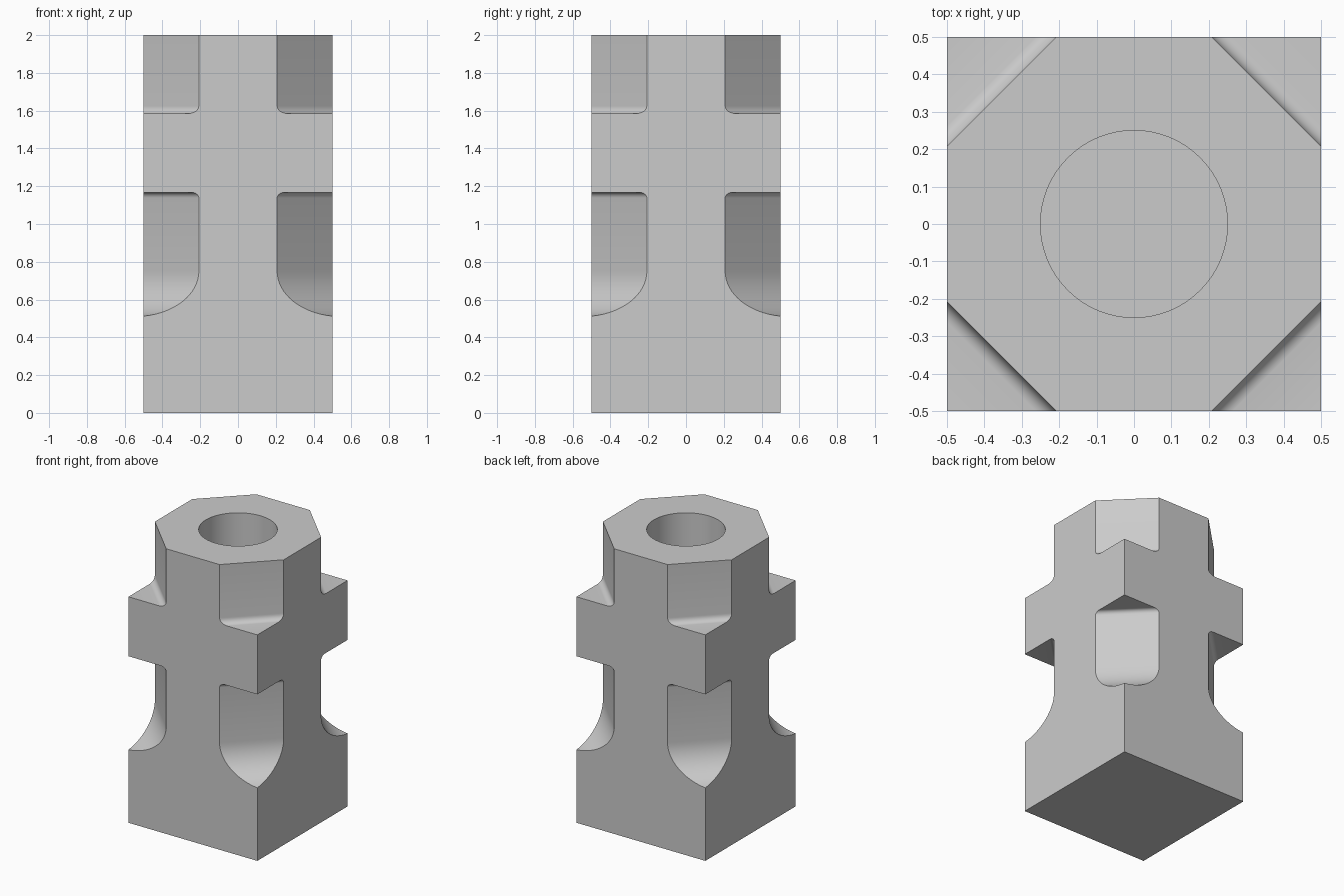
import bpy, bmesh, math
from mathutils import Matrix, Vector

if "Cube" in bpy.data.objects:
    bpy.data.objects.remove(bpy.data.objects["Cube"])

HALF = 0.5
CUT = HALF * math.tan(math.pi / 8)      # half width of an octagon side
HOLE_R, HOLE_BOTTOM, SEGS = 0.25, 1.5, 64


def arc(offset, z, r, a0, a1, n):
    """Arc in the diagonal plane, converted to (half width on the face, z)."""
    out = []
    for i in range(n + 1):
        a = math.radians(a0 + (a1 - a0) * i / n)
        out.append((CUT + math.sqrt(2) * (offset + r * math.cos(a)), z + r * math.sin(a)))
    return out


# Edge profile of one side face, bottom to top
R, depth = 0.24, HALF * (math.sqrt(2) - 1)
end = 180 + math.degrees(math.acos((R - depth) / R))
profile = [(HALF, 0)]
profile += arc(R, 0.75, R, end, 180, 16)            # flared base
profile += arc(0.03, 1.138, 0.03, 180, 90, 6)       # fillet under collar
profile += [(HALF, 1.168), (HALF, 1.585)]           # square collar
profile += arc(0.04, 1.625, 0.04, 270, 180, 6)      # fillet over collar
profile += [(CUT, 2)]

bm = bmesh.new()
sides = []
for k in range(4):
    rot = Matrix.Rotation(k * math.pi / 2, 3, 'Z')
    right = [bm.verts.new(rot @ Vector((t, -HALF, z))) for t, z in profile]
    left = [bm.verts.new(rot @ Vector((-t, -HALF, z))) for t, z in profile]
    bm.faces.new(right + left[::-1])
    sides.append((left, right))

# Chamfered corner strips between neighbouring sides
for k in range(4):
    a, b = sides[k][1], sides[(k + 1) % 4][0]
    for i in range(len(profile) - 1):
        if min(profile[i][0], profile[i + 1][0]) < HALF - 1e-4:
            bm.faces.new((a[i], b[i], b[i + 1], a[i + 1]))
bm.faces.new([s[0][0] for s in sides][::-1])
bmesh.ops.remove_doubles(bm, verts=bm.verts[:], dist=1e-4)

# Top face around the round socket
rim_edges = [e for e in bm.edges if all(v.co.z > 1.999 for v in e.verts)]


def ring(z):
    return [bm.verts.new((HOLE_R * math.cos(i * math.tau / SEGS),
                          HOLE_R * math.sin(i * math.tau / SEGS), z)) for i in range(SEGS)]


upper, lower = ring(2), ring(HOLE_BOTTOM)
for i in range(SEGS):
    j = (i + 1) % SEGS
    rim_edges.append(bm.edges.new((upper[i], upper[j])))
bmesh.ops.triangle_fill(bm, edges=rim_edges, use_beauty=True, normal=(0, 0, 1))

# Socket wall and floor
for i in range(SEGS):
    j = (i + 1) % SEGS
    bm.faces.new((upper[j], upper[i], lower[i], lower[j]))
bm.faces.new(lower)
bmesh.ops.recalc_face_normals(bm, faces=bm.faces[:])

mesh = bpy.data.meshes.new("chamfered_post")
bm.to_mesh(mesh)
bm.free()
post = bpy.data.objects.new("chamfered_post", mesh)
bpy.context.collection.objects.link(post)
bpy.context.view_layer.objects.active = post
post.select_set(True)
bpy.ops.object.shade_smooth_by_angle(angle=math.radians(30))
